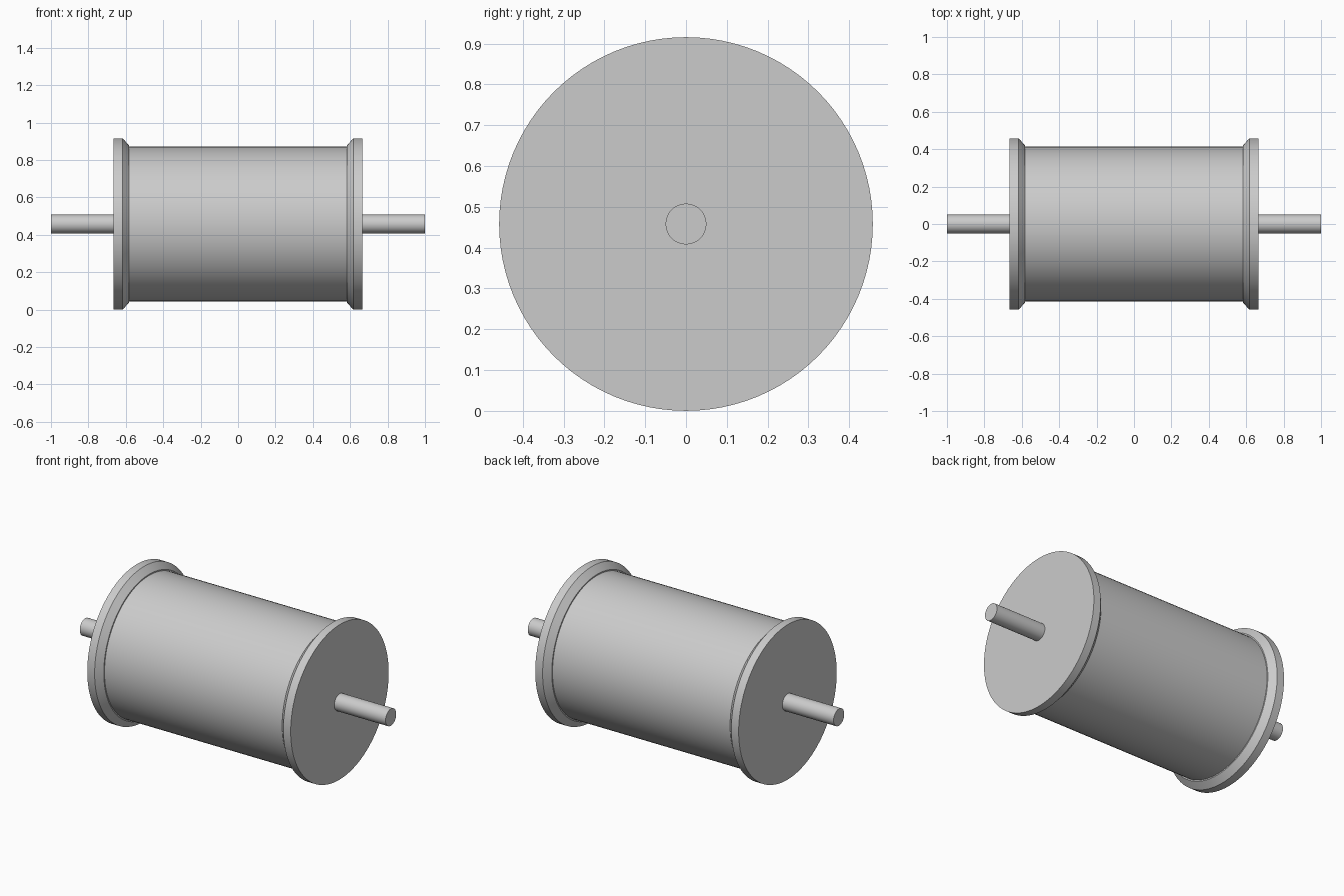
import bpy
import bmesh
import math
from mathutils import Vector, Matrix

cube = bpy.data.objects.get("Cube")
if cube:
    bpy.data.objects.remove(cube, do_unlink=True)

AXIS_Z = 0.458
SEGMENTS = 96

grey = bpy.data.materials.new("plain grey")
grey.use_nodes = True
colour = (0.6, 0.6, 0.6, 1)
grey.diffuse_color = colour
grey.node_tree.nodes["Principled BSDF"].inputs["Base Color"].default_value = colour


def lathe(name, profile, segments=SEGMENTS):
    """Turn (x, radius) points about the roller axis and cap both ends."""
    bm = bmesh.new()
    rings = []
    for x, radius in profile:
        ring = []
        for i in range(segments):
            a = math.tau * i / segments
            ring.append(bm.verts.new((x, radius * math.cos(a), radius * math.sin(a))))
        rings.append(ring)
    for a, b in zip(rings, rings[1:]):
        for i in range(segments):
            j = (i + 1) % segments
            bm.faces.new((a[i], a[j], b[j], b[i]))
    bm.faces.new(rings[0])
    bm.faces.new(rings[-1])
    bmesh.ops.recalc_face_normals(bm, faces=bm.faces)
    mesh = bpy.data.meshes.new(name)
    bm.to_mesh(mesh)
    bm.free()
    mesh.materials.append(grey)
    obj = bpy.data.objects.new(name, mesh)
    obj.location.z = AXIS_Z
    bpy.context.collection.objects.link(obj)
    bpy.ops.object.select_all(action="DESELECT")
    obj.select_set(True)
    bpy.context.view_layer.objects.active = obj
    bpy.ops.object.shade_smooth_by_angle(angle=math.radians(30))
    return obj


# Main drum between the flanges
lathe("drum", [(-0.6, 0.414), (0.6, 0.414)])

# Chamfered end flanges and the stub axles
for side, s in (("left", 1), ("right", -1)):
    flange = [(0.583, 0.421), (0.617, 0.458), (0.665, 0.458)]
    lathe(side + "_flange", [(s * x, r) for x, r in flange])
    lathe(side + "_axle", [(s * 0.65, 0.05), (s, 0.05)], 48)
